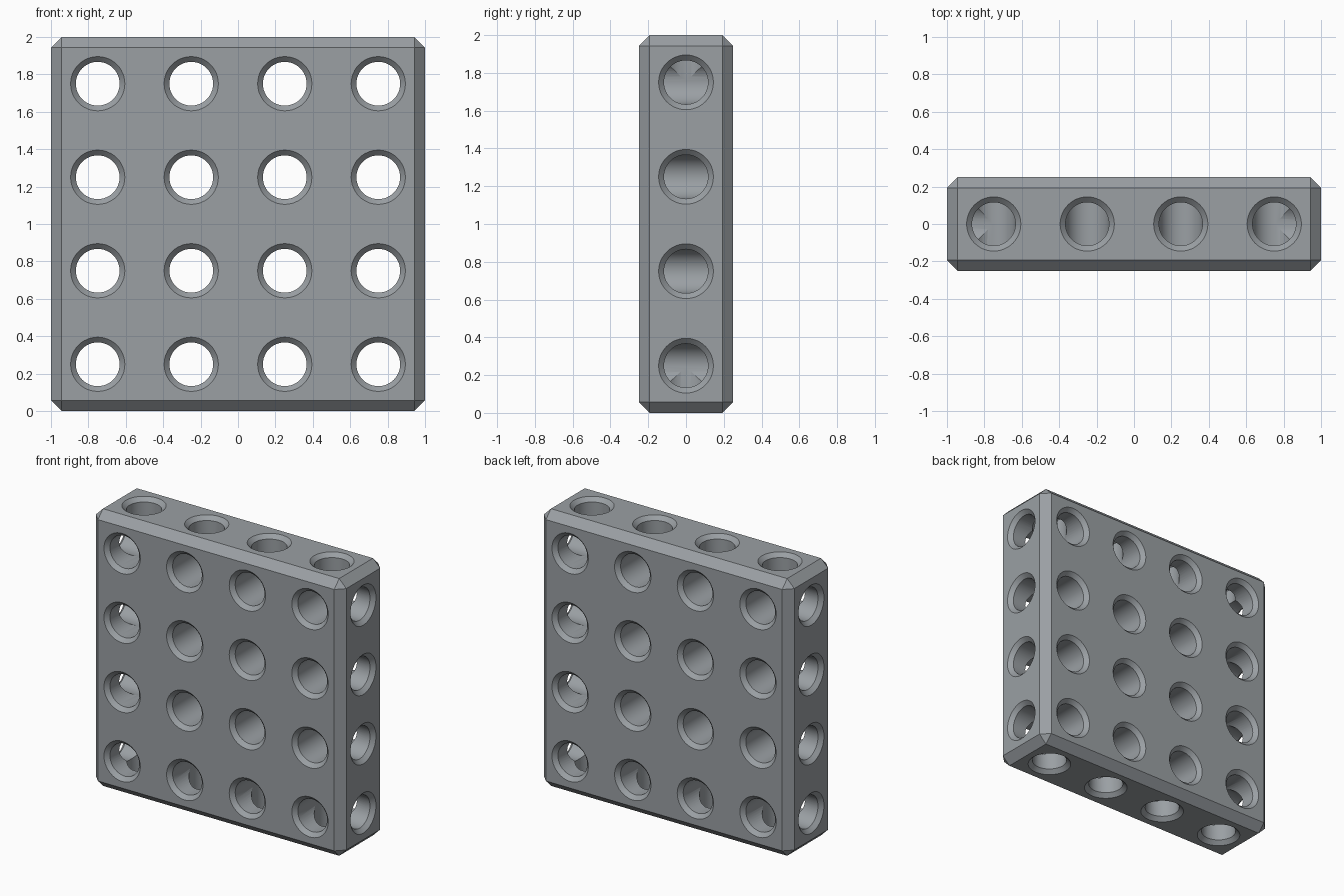
import bpy, bmesh
from math import pi
from mathutils import Matrix, Vector

if "Cube" in bpy.data.objects:
    bpy.data.objects.remove(bpy.data.objects["Cube"])

SEG = 48
CH = 0.057            # edge chamfer of the block
R_OUT = 0.145         # countersink rim radius
SINK = 0.028          # countersink depth
OVER = 0.02           # cutter overshoot beyond the surface
STEPS = (-0.75, -0.25, 0.25, 0.75)


def spindle(bm, profile, matrix):
    """Closed solid of revolution around local Z from (radius, height) points."""
    turn = Matrix.Rotation(2 * pi / SEG, 3, 'Z')
    rings = []
    for r, h in profile:
        v, ring = Vector((r, 0, h)), []
        for _ in range(SEG):
            ring.append(bm.verts.new(matrix @ v))
            v = turn @ v
        rings.append(ring)
    bm.faces.new(rings[0][::-1])
    bm.faces.new(rings[-1])
    for a, b in zip(rings, rings[1:]):
        for i in range(SEG):
            j = (i + 1) % SEG
            bm.faces.new((a[i], a[j], b[j], b[i]))


# Blue-grey plastic
plastic = bpy.data.materials.new("blue_grey")
plastic.diffuse_color = (0.325, 0.35, 0.37, 1)
plastic.use_nodes = True
plastic.node_tree.nodes["Principled BSDF"].inputs["Base Color"].default_value = plastic.diffuse_color


def make_object(name, bm):
    bmesh.ops.recalc_face_normals(bm, faces=bm.faces)
    mesh = bpy.data.meshes.new(name)
    bm.to_mesh(mesh)
    bm.free()
    mesh.materials.append(plastic)
    ob = bpy.data.objects.new(name, mesh)
    bpy.context.collection.objects.link(ob)
    return ob


def mouth(r):
    """Countersunk opening, local origin 0.25 below the surface."""
    slope = (R_OUT - r) / SINK
    return [(r, 0.25 - SINK), (R_OUT + slope * OVER, 0.25 + OVER)]


# Chamfered block
bm = bmesh.new()
bmesh.ops.create_cube(bm, size=1, matrix=Matrix.Translation((0, 0, 1)) @ Matrix.Diagonal((2, 0.5, 2, 1)))
bmesh.ops.bevel(bm, geom=bm.edges[:], offset=CH, offset_type='OFFSET', segments=1, affect='EDGES')
block = make_object("perforated_block", bm)

# Through holes from front to back
bm = bmesh.new()
front = mouth(0.1170)
through = [(r, -h) for r, h in reversed(front)] + front
for x in STEPS:
    for z in STEPS:
        spindle(bm, through, Matrix.Translation((x, 0, z + 1)) @ Matrix.Rotation(pi / 2, 4, 'X'))
cutters = [make_object("front_hole_cutter", bm)]

# Blind holes in the four narrow sides, ending inside the outer through holes
for name, r, quarter_turns in (("side_hole_cutter", 0.1165, (1, 3)),
                               ("end_hole_cutter", 0.1160, (0, 2))):
    bm = bmesh.new()
    for q in quarter_turns:
        turn = Matrix.Rotation(q * pi / 2, 4, 'Y')
        for s in STEPS:
            spindle(bm, [(r, 0)] + mouth(r),
                    Matrix.Translation((0, 0, 1)) @ turn @ Matrix.Translation((s, 0, 0.75)))
    cutters.append(make_object(name, bm))

# Cut the holes
bpy.context.view_layer.objects.active = block
block.select_set(True)
for cutter in cutters:
    cutter.hide_render = True
    mod = block.modifiers.new(cutter.name, 'BOOLEAN')
    mod.operation, mod.solver, mod.object = 'DIFFERENCE', 'EXACT', cutter
    bpy.ops.object.modifier_apply(modifier=mod.name)
    bpy.data.objects.remove(cutter)

# Smooth bores, crisp chamfers
bpy.ops.object.shade_smooth_by_angle(angle=0.35)
